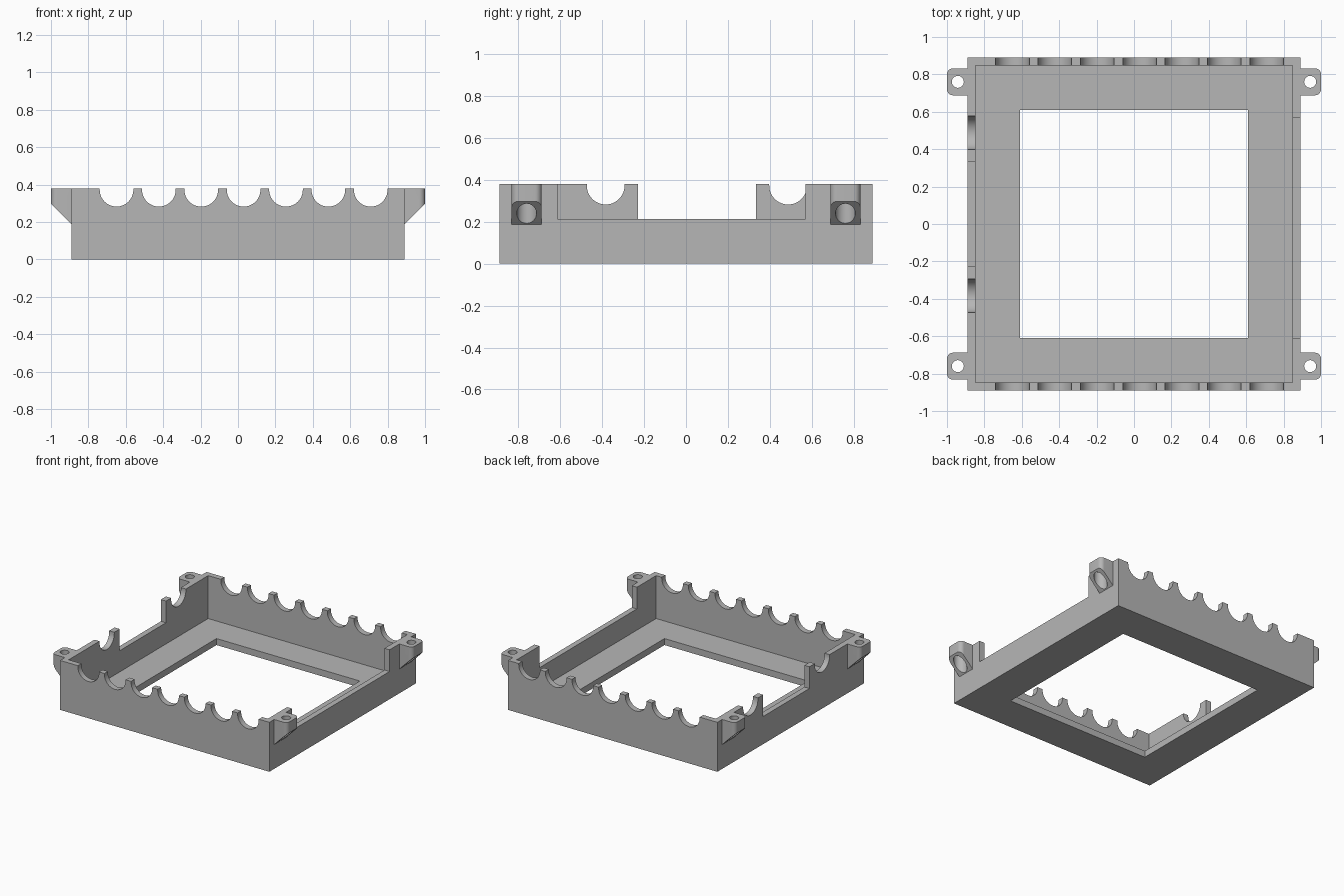
import bpy, bmesh
from math import pi, sin, cos
from mathutils import Matrix, Vector

if "Cube" in bpy.data.objects:
    bpy.data.objects.remove(bpy.data.objects["Cube"])

OUT, INN, HOLE = 0.89, 0.847, 0.61      # half widths: outside, cavity, floor opening
FLOOR, SEAM, SILL, TOP = 0.05, 0.108, 0.213, 0.38
R, AXIS = 0.09, 0.372                   # cable groove radius and axis height

grey = bpy.data.materials.new("grey plastic")
grey.use_nodes = True
colour = (0.47, 0.47, 0.47, 1)
grey.diffuse_color = colour
grey.node_tree.nodes["Principled BSDF"].inputs["Base Color"].default_value = colour


def finish(bm, name):
    bmesh.ops.recalc_face_normals(bm, faces=bm.faces)
    mesh = bpy.data.meshes.new(name)
    bm.to_mesh(mesh)
    bm.free()
    return add(mesh, name)


def add(mesh, name):
    obj = bpy.data.objects.new(name, mesh)
    bpy.context.collection.objects.link(obj)
    if not mesh.materials:
        mesh.materials.append(grey)
    return obj


def smooth(obj):
    bpy.ops.object.select_all(action='DESELECT')
    obj.select_set(True)
    bpy.context.view_layer.objects.active = obj
    bpy.ops.object.shade_smooth_by_angle(angle=0.6)


def prism(points, offset):
    """Extrude a closed outline of 3D points along an offset."""
    bm = bmesh.new()
    face = bm.faces.new([bm.verts.new(p) for p in points])
    ext = bmesh.ops.extrude_face_region(bm, geom=[face], use_keep_orig=True)
    verts = [v for v in ext["geom"] if isinstance(v, bmesh.types.BMVert)]
    bmesh.ops.translate(bm, verts=verts, vec=Vector(offset))
    bmesh.ops.recalc_face_normals(bm, faces=bm.faces)
    return bm


def arc(cx, cy, r, a0, a1, n):
    return [(cx + r * cos(a0 + (a1 - a0) * i / n),
             cy + r * sin(a0 + (a1 - a0) * i / n)) for i in range(n + 1)]


def outline(half, cuts):
    """Wall elevation; a number is a round groove, a pair is a gap down to the sill."""
    pts = [(half, SEAM), (-half, SEAM), (-half, TOP)]
    for c in cuts:
        if isinstance(c, tuple):
            a, b = c
            pts += [(a, TOP), (a, SILL), (b, SILL), (b, TOP)]
        else:
            pts += [(c - R, TOP)] + arc(c, AXIS, R, pi, 2 * pi, 24) + [(c + R, TOP)]
    return pts + [(half, TOP)]


# Base tray: square loops joined into a stepped frame
bm = bmesh.new()
section = [(OUT, 0), (OUT, SEAM), (INN, SEAM), (INN, FLOOR), (HOLE, FLOOR), (HOLE, 0)]
loops = [[bm.verts.new((h * x, h * y, z)) for x, y in ((-1, -1), (1, -1), (1, 1), (-1, 1))]
         for h, z in section]
for i, lower in enumerate(loops):
    upper = loops[(i + 1) % len(loops)]
    for k in range(4):
        n = (k + 1) % 4
        bm.faces.new((lower[k], lower[n], upper[n], upper[k]))
finish(bm, "base_tray")

# Front and back walls with seven cable grooves each
grooves = [0.03 + 0.2265 * i for i in range(-3, 4)]
for name, y in (("front_wall", -OUT), ("back_wall", INN)):
    pts = [(x, y, z) for x, z in outline(OUT, grooves)]
    smooth(finish(prism(pts, (0, OUT - INN, 0)), name))

# Side walls: two grooves and a gap on the right, one wide gap on the left
sides = (("right_wall", -OUT, [-0.383, (-0.228, 0.334), 0.487]),
         ("left_wall", INN, [(-0.613, 0.57)]))
for name, x, cuts in sides:
    pts = [(x, y, z) for y, z in outline(INN, cuts)]
    smooth(finish(prism(pts, (OUT - INN, 0, 0)), name))

# Mounting lug: rounded tab with a sloped underside and a stepped screw hole
LY, LX, W, CR = 0.76, 0.942, 0.072, 0.032
plan = ([(0.88, LY - W)] + arc(1 - CR, LY - W + CR, CR, -pi / 2, 0, 8)
        + arc(1 - CR, LY + W - CR, CR, 0, pi / 2, 8) + [(0.88, LY + W)])
bm = prism([(x, y, 0.15) for x, y in plan], (0, 0, TOP - 0.15))
cut = bmesh.ops.bisect_plane(bm, geom=bm.verts[:] + bm.edges[:] + bm.faces[:],
                             plane_co=(1, 0, 0.297), plane_no=(1, 0, -1), clear_outer=True)
bmesh.ops.holes_fill(bm, edges=[e for e in bm.edges if e.is_boundary])
lug = finish(bm, "lug_back_left")
for radius, top in ((0.032, 0.5), (0.047, 0.33)):
    cb = bmesh.new()
    bmesh.ops.create_cone(cb, cap_ends=True, segments=32, radius1=radius, radius2=radius,
                          depth=top, matrix=Matrix.Translation((LX, LY, top / 2)))
    cutter = finish(cb, "hole_cutter")
    cutter.hide_render = True
    mod = lug.modifiers.new("hole", 'BOOLEAN')
    mod.operation, mod.solver, mod.object = 'DIFFERENCE', 'EXACT', cutter
    bpy.context.view_layer.objects.active = lug
    bpy.ops.object.modifier_apply(modifier=mod.name)
    bpy.data.objects.remove(cutter)
smooth(lug)

# Mirror the lug to the other corners
for name, sx, sy in (("lug_back_right", -1, 1), ("lug_front_left", 1, -1),
                     ("lug_front_right", -1, -1)):
    mesh = lug.data.copy()
    mesh.transform(Matrix.Diagonal((sx, sy, 1, 1)))
    if sx * sy < 0:
        mesh.flip_normals()
    add(mesh, name)
